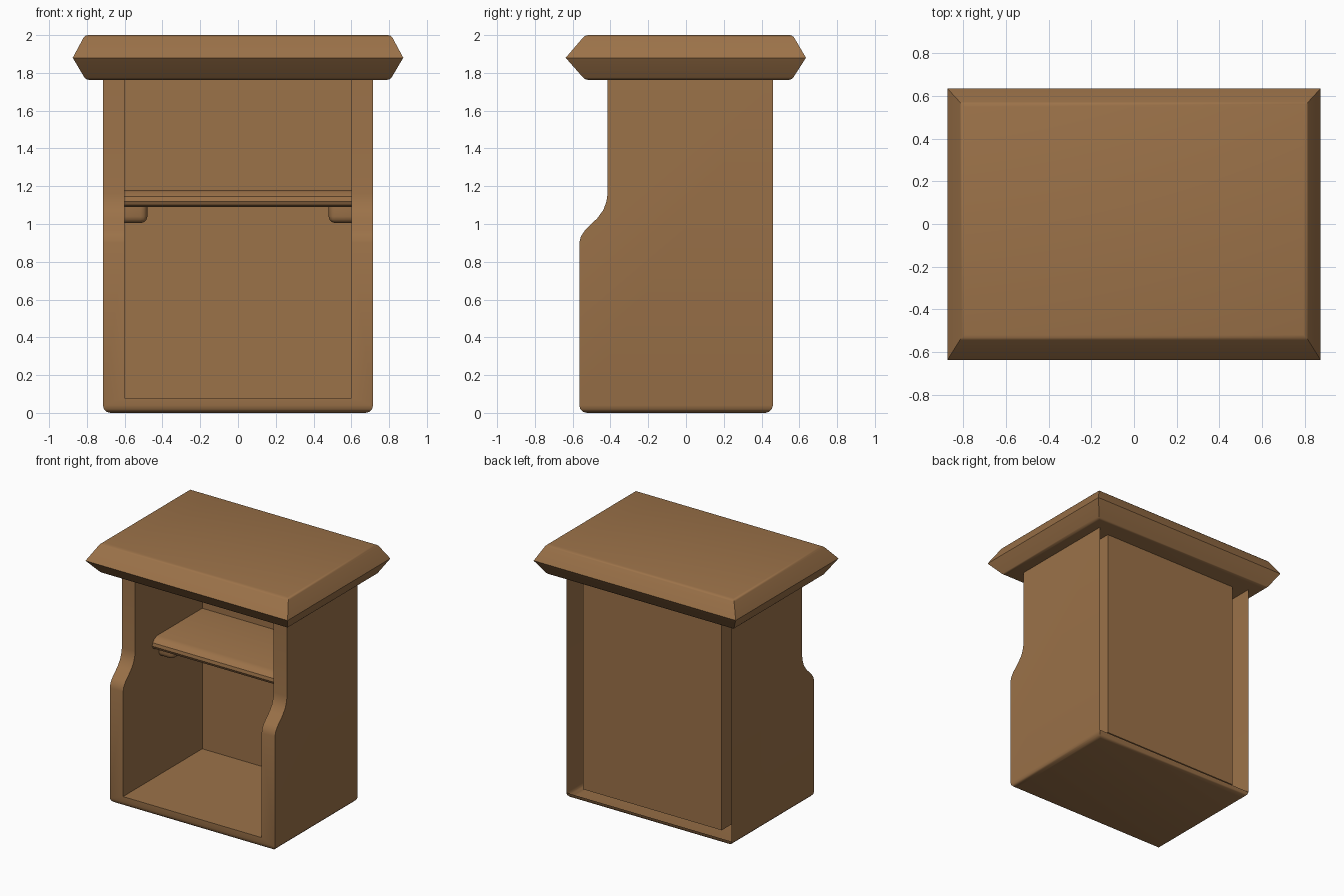
import bpy, bmesh, math

if "Cube" in bpy.data.objects:
    bpy.data.objects.remove(bpy.data.objects["Cube"])

wood = bpy.data.materials.new("warm_brown_wood")
wood.diffuse_color = (0.33, 0.168, 0.066, 1)
wood.use_nodes = True
wood.node_tree.nodes["Principled BSDF"].inputs["Base Color"].default_value = wood.diffuse_color


def make(name, bm):
    bmesh.ops.recalc_face_normals(bm, faces=bm.faces[:])
    me = bpy.data.meshes.new(name)
    bm.to_mesh(me)
    bm.free()
    me.materials.append(wood)
    ob = bpy.data.objects.new(name, me)
    bpy.context.collection.objects.link(ob)
    return ob


def smooth(ob, angle=35):
    bpy.ops.object.select_all(action='DESELECT')
    ob.select_set(True)
    bpy.context.view_layer.objects.active = ob
    bpy.ops.object.shade_smooth_by_angle(angle=math.radians(angle))


def extrude_x(profile, x0, x1):
    """Solid from a (y, z) outline extruded along x."""
    bm = bmesh.new()
    a = [bm.verts.new((x0, y, z)) for y, z in profile]
    b = [bm.verts.new((x1, y, z)) for y, z in profile]
    n = len(profile)
    bm.faces.new(a)
    bm.faces.new(b[::-1])
    for i in range(n):
        j = (i + 1) % n
        bm.faces.new((a[i], b[i], b[j], a[j]))
    bmesh.ops.recalc_face_normals(bm, faces=bm.faces[:])
    return bm


def bevel(bm, test, width, segs=3):
    edges = [e for e in bm.edges if test(e)]
    bmesh.ops.bevel(bm, geom=edges, offset=width, segments=segs,
                    profile=0.5, affect='EDGES', clamp_overlap=True)


# Cabinet body: stepped side profile with a rounded base
side = [(0.46, 0), (0.46, 1.77), (-0.415, 1.77), (-0.415, 1.16),
        (-0.421, 1.12), (-0.437, 1.075), (-0.47, 1.03), (-0.535, 0.967),
        (-0.556, 0.935), (-0.565, 0.9), (-0.565, 0)]
bm = extrude_x(side, -0.715, 0.715)
bevel(bm, lambda e: all(v.co.z < 0.001 for v in e.verts), 0.04)
body = make("cabinet_body", bm)

# Cavity cutter, open at the front and top
cavity = make("cavity_cutter", extrude_x(
    [(0.415, 0.08), (0.415, 2.2), (-1, 2.2), (-1, 0.08)], -0.6, 0.6))
cavity.hide_render = True
mod = body.modifiers.new("cavity", 'BOOLEAN')
mod.operation = 'DIFFERENCE'
mod.solver = 'EXACT'
mod.object = cavity
bpy.context.view_layer.objects.active = body
body.select_set(True)
bpy.ops.object.modifier_apply(modifier=mod.name)
bpy.data.objects.remove(cavity, do_unlink=True)

# The rear is hollow around the inner box: drop the outer back and top rim
bm = bmesh.new()
bm.from_mesh(body.data)
gone = [f for f in bm.faces
        if all(v.co.y > 0.459 for v in f.verts) or all(v.co.z > 1.769 for v in f.verts)]
bmesh.ops.delete(bm, geom=gone, context='FACES')
bm.to_mesh(body.data)
bm.free()
smooth(body)

# Shelf with a rounded nose
shelf = make("shelf", extrude_x(
    [(0.415, 1.09), (0.415, 1.18), (-0.14, 1.18), (-0.175, 1.168),
     (-0.2, 1.145), (-0.205, 1.12), (-0.195, 1.1), (-0.17, 1.09)], -0.6, 0.6))
smooth(shelf)

# Shelf supports on both walls
for s, label in ((-1, "left"), (1, "right")):
    bm = extrude_x([(0.413, 1.005), (0.413, 1.092), (-0.12, 1.092), (-0.12, 1.005)],
                   s * 0.6, s * 0.48)
    bevel(bm, lambda e: (all(abs(v.co.x) < 0.49 and v.co.z < 1.01 for v in e.verts)
                         or all(v.co.y < 0 and v.co.z < 1.01 for v in e.verts)
                         or all(v.co.y < 0 and abs(v.co.x) < 0.49 for v in e.verts)), 0.035)
    smooth(make(label + "_shelf_support", bm))

# Top slab with edges pointed at mid height
bm = bmesh.new()
loops = []
for x, y0, y1, z in ((0.805, -0.535, 0.56, 1.763), (0.875, -0.637, 0.635, 1.88),
                     (0.81, -0.535, 0.565, 2.0)):
    loops.append([bm.verts.new(c) for c in
                  ((-x, y0, z), (x, y0, z), (x, y1, z), (-x, y1, z))])
for a, b in zip(loops, loops[1:]):
    for i in range(4):
        j = (i + 1) % 4
        bm.faces.new((a[i], a[j], b[j], b[i]))
bm.faces.new(loops[0][::-1])
bm.faces.new(loops[2])
bevel(bm, lambda e: abs(e.verts[0].co.z - e.verts[1].co.z) < 0.001
      and abs(e.verts[0].co.z - 1.88) > 0.05, 0.015, 2)
smooth(make("top_slab", bm))
